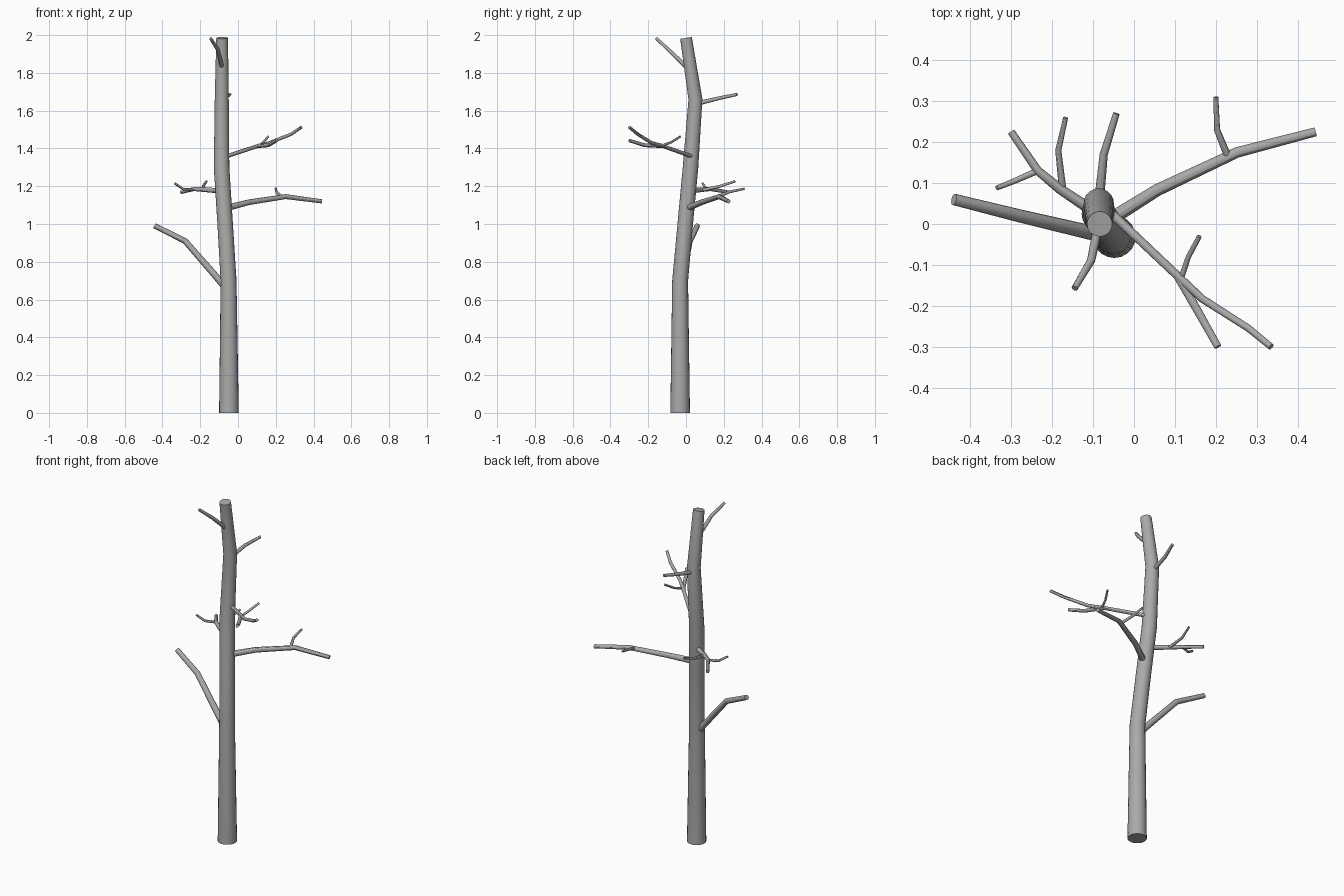
import bpy

cube = bpy.data.objects.get("Cube")
if cube:
    bpy.data.objects.remove(cube, do_unlink=True)

# One grey bark colour
bark = bpy.data.materials.new("grey_bark")
bark.use_nodes = True
grey = (0.4, 0.4, 0.4, 1)
bark.diffuse_color = grey
bark.node_tree.nodes["Principled BSDF"].inputs["Base Color"].default_value = grey


def limb(name, radii, points, rings=4):
    """Tapered, capped round tube through the points."""
    curve = bpy.data.curves.new(name, "CURVE")
    curve.dimensions = "3D"
    curve.bevel_depth = 1
    curve.bevel_resolution = rings
    curve.use_fill_caps = True
    spline = curve.splines.new("POLY")
    spline.points.add(len(points) - 1)
    for i, (pt, co) in enumerate(zip(spline.points, points)):
        t = i / (len(points) - 1)
        pt.co = (*co, 1)
        pt.radius = radii[i] if len(radii) > 2 else radii[0] + (radii[1] - radii[0]) * t
    obj = bpy.data.objects.new(name, curve)
    bpy.context.collection.objects.link(obj)
    curve.materials.append(bark)
    bpy.ops.object.select_all(action="DESELECT")
    obj.select_set(True)
    bpy.context.view_layer.objects.active = obj
    bpy.ops.object.convert(target="MESH")
    bpy.ops.object.shade_smooth_by_angle()
    return bpy.context.object


# Trunk
limb("trunk", (.052, .042, .041, .041, .037, .031), [
    (-.048, -.031, 0), (-.05, -.031, .7), (-.068, -.004, 1),
    (-.087, .024, 1.3), (-.086, .05, 1.66), (-.084, 0, 1.985)], 8)

# Low bare branch
limb("low_branch", (.02, .014), [
    (-.07, -.025, .67), (-.11, -.02, .715), (-.28, .02, .91), (-.44, .06, .99)])

# Long side branch and its twig
limb("side_branch", (.017, .011), [
    (-.06, .01, 1.085), (.057, .083, 1.115), (.252, .175, 1.145), (.443, .225, 1.12)])
limb("side_twig", (.009, .006), [
    (.228, .168, 1.145), (.203, .23, 1.17), (.2, .31, 1.187)])

# Forked front branch
limb("front_branch", (.011, .008), [
    (-.07, .04, 1.355), (.11, -.13, 1.415), (.167, -.183, 1.43),
    (.28, -.255, 1.475), (.335, -.3, 1.512)])
limb("front_fork", (.011, .009), [
    (.108, -.128, 1.413), (.16, -.22, 1.417), (.205, -.3, 1.442)])
limb("front_twig", (.007, .006), [
    (.115, -.133, 1.413), (.133, -.08, 1.432), (.16, -.03, 1.463)])

# Forked back branch
limb("back_branch", (.014, .009), [
    (-.09, .025, 1.175), (-.18, .085, 1.182), (-.235, .13, 1.185), (-.3, .225, 1.168)])
limb("back_fork", (.008, .006), [
    (-.235, .13, 1.183), (-.29, .106, 1.185), (-.335, .088, 1.215)])
limb("back_twig", (.009, .006), [
    (-.175, .09, 1.18), (-.185, .18, 1.2), (-.167, .26, 1.226)])

# Small upper branches
limb("upper_back_twig", (.012, .008), [
    (-.085, .06, 1.638), (-.074, .17, 1.665), (-.043, .27, 1.686)])
limb("upper_front_twig", (.012, .008), [
    (-.084, .01, 1.825), (-.105, -.09, 1.92), (-.145, -.157, 1.983)])
